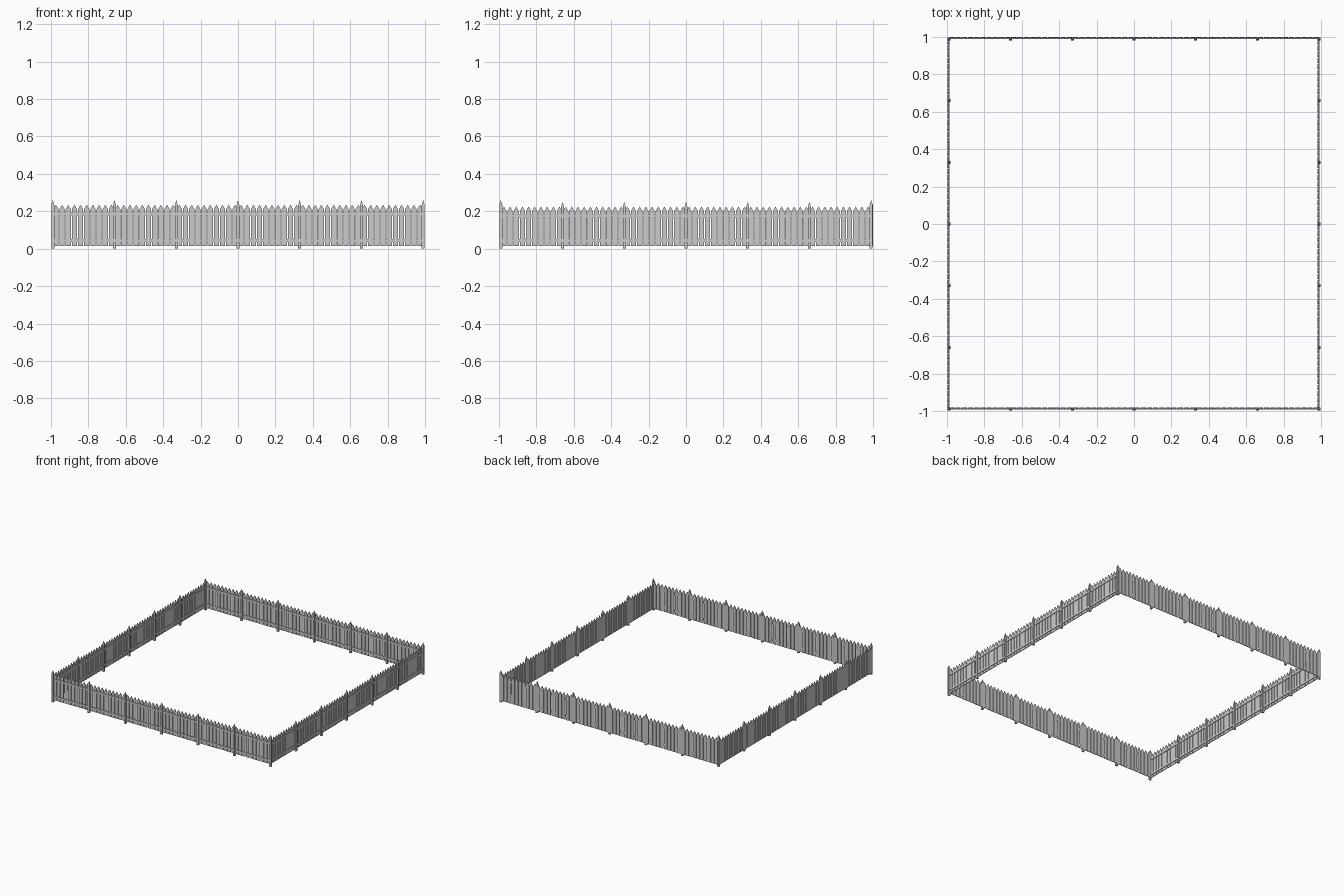
import bpy, bmesh
from math import pi
from mathutils import Matrix, Vector

if "Cube" in bpy.data.objects:
    bpy.data.objects.remove(bpy.data.objects["Cube"])

PITCH, BAYS, PER_BAY = 0.33, 6, 10
HALF = PITCH * BAYS / 2


def box(bm, x0, x1, y0, y1, z0, z1):
    m = Matrix.Translation(((x0 + x1) / 2, (y0 + y1) / 2, (z0 + z1) / 2))
    bmesh.ops.create_cube(bm, size=1, matrix=m @ Matrix.Diagonal((x1 - x0, y1 - y0, z1 - z0, 1)))


def picket(bm, x, y, w, t, z0, shoulder, tip):
    # pointed board: five-sided outline pushed through its thickness
    pts = [(-w/2, z0), (w/2, z0), (w/2, shoulder), (0, tip), (-w/2, shoulder)]
    f = bm.faces.new([bm.verts.new((x + a, y - t/2, b)) for a, b in pts])
    r = bmesh.ops.extrude_face_region(bm, geom=[f])
    bmesh.ops.translate(bm, vec=(0, t, 0), verts=[v for v in r['geom'] if isinstance(v, bmesh.types.BMVert)])


def post(bm, x, y, w, z1, tip):
    # square post with pyramid point
    box(bm, x - w/2, x + w/2, y - w/2, y + w/2, 0, z1)
    m = Matrix.Translation((x, y, (z1 + tip) / 2)) @ Matrix.Rotation(pi/4, 4, 'Z')
    bmesh.ops.create_cone(bm, cap_ends=True, segments=4, radius1=w * 0.72, radius2=0, depth=tip - z1, matrix=m)


def finish(bm, name, matrix):
    bmesh.ops.recalc_face_normals(bm, faces=bm.faces)
    me = bpy.data.meshes.new(name)
    bm.to_mesh(me)
    bm.free()
    me.transform(matrix)
    bpy.context.collection.objects.link(bpy.data.objects.new(name, me))


def fence(side, matrix, board_y, drop):
    # boards
    bm = bmesh.new()
    step = PITCH / PER_BAY
    for i in range(BAYS * PER_BAY):
        picket(bm, -HALF + (i + 0.5) * step, board_y, 0.028, 0.005, 0.015, 0.211 - drop, 0.235 - drop)
    finish(bm, side + "_pickets", matrix)
    # rails behind the boards, at the same depth as the posts
    bm = bmesh.new()
    s = 1 if board_y < 0 else -1
    ya, yb = sorted((board_y + s * 0.0025, board_y + s * 0.0075))
    for z in (0.045, 0.185 - drop):
        box(bm, -HALF, HALF, ya, yb, z - 0.008, z + 0.008)
    finish(bm, side + "_rails", matrix)
    # posts
    bm = bmesh.new()
    for i in range(BAYS + 1):
        post(bm, -HALF + i * PITCH, 0, 0.016, 0.232 - drop, 0.261 - drop)
    finish(bm, side + "_posts", matrix)


R = Matrix.Rotation(pi/2, 4, 'Z')
fence("front", Matrix.Translation((0, -0.99, 0)), 0.006, 0)
fence("back", Matrix.Translation((0, 0.99, 0)), 0.006, 0)
fence("right", Matrix.Translation((0.988, 0, 0)) @ R, 0.005, 0.01)
fence("left", Matrix.Translation((-0.99, 0, 0)) @ R, 0.005, 0.01)
